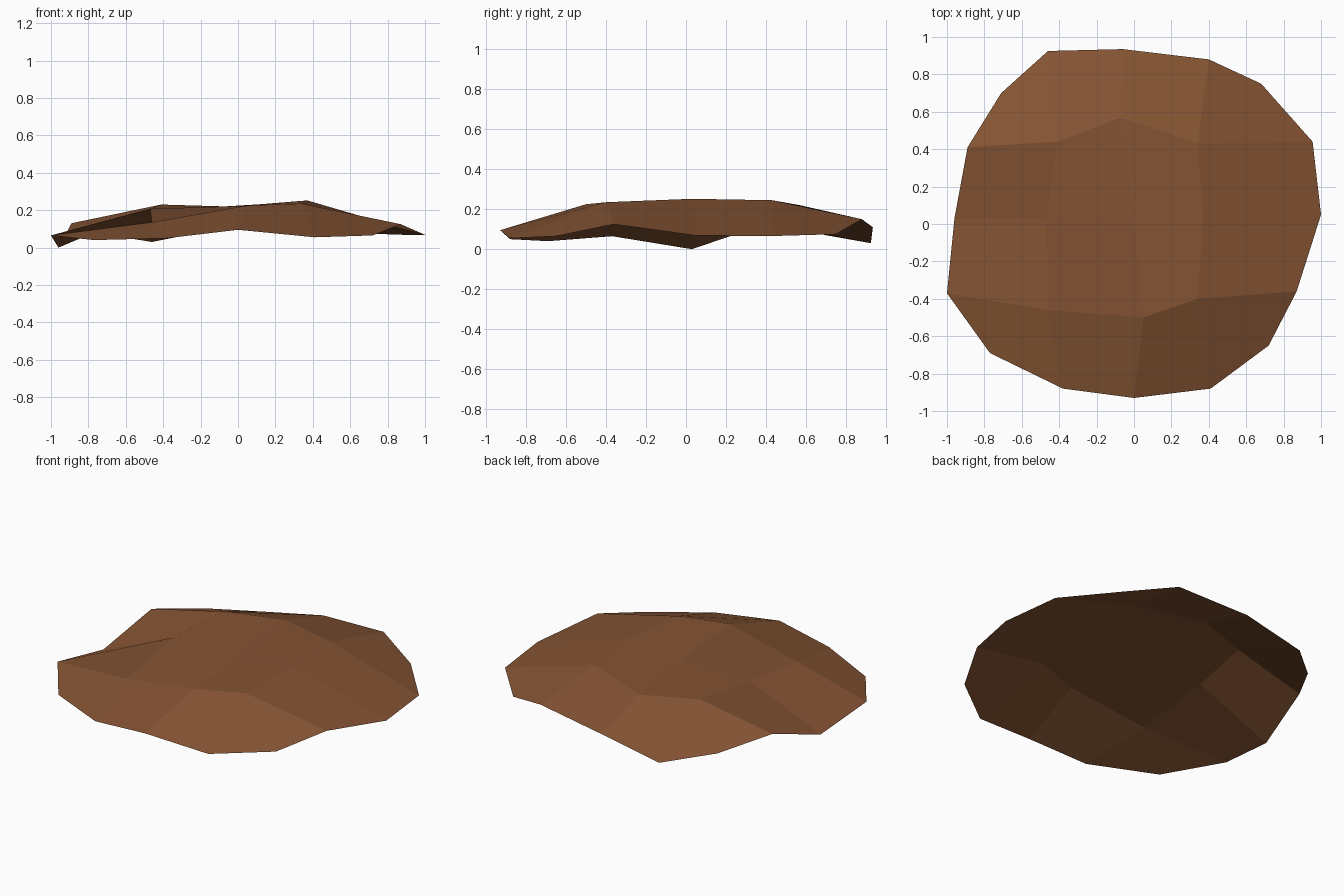
import bpy, bmesh

# Curved low-poly leaf-like shell: 4 x 4 quads, rows run front to back
ROWS = [
    [(-.77, -.69, .04), (-.38, -.88, .05), (0, -.93, .095), (.41, -.88, .055), (.72, -.65, .065)],
    [(-1, -.37, .065), (-.46, -.46, .135), (.05, -.50, .225), (.34, -.40, .235), (.87, -.36, .125)],
    [(-.96, .03, 0), (-.47, .03, .207), (0, .03, .222), (.37, .03, .252), (1, .05, .068)],
    [(-.89, .41, .13), (-.41, .44, .23), (-.07, .57, .22), (.34, .43, .245), (.955, .44, .066)],
    [(-.71, .70, .07), (-.46, .925, .03), (-.06, .935, .11), (.40, .88, .15), (.68, .75, .075)],
]

bm = bmesh.new()
grid = [[bm.verts.new(p) for p in row] for row in ROWS]
for low, high in zip(grid, grid[1:]):
    for i in range(4):
        bm.faces.new((low[i], low[i + 1], high[i + 1], high[i]))
mesh = bpy.data.meshes.new("curved_shell")
bm.to_mesh(mesh)
bm.free()

# Single brown colour
brown = bpy.data.materials.new("warm brown")
brown.diffuse_color = (.23, .087, .033, 1)
mesh.materials.append(brown)

shell = bpy.data.objects.new("curved_shell", mesh)
bpy.context.collection.objects.link(shell)
